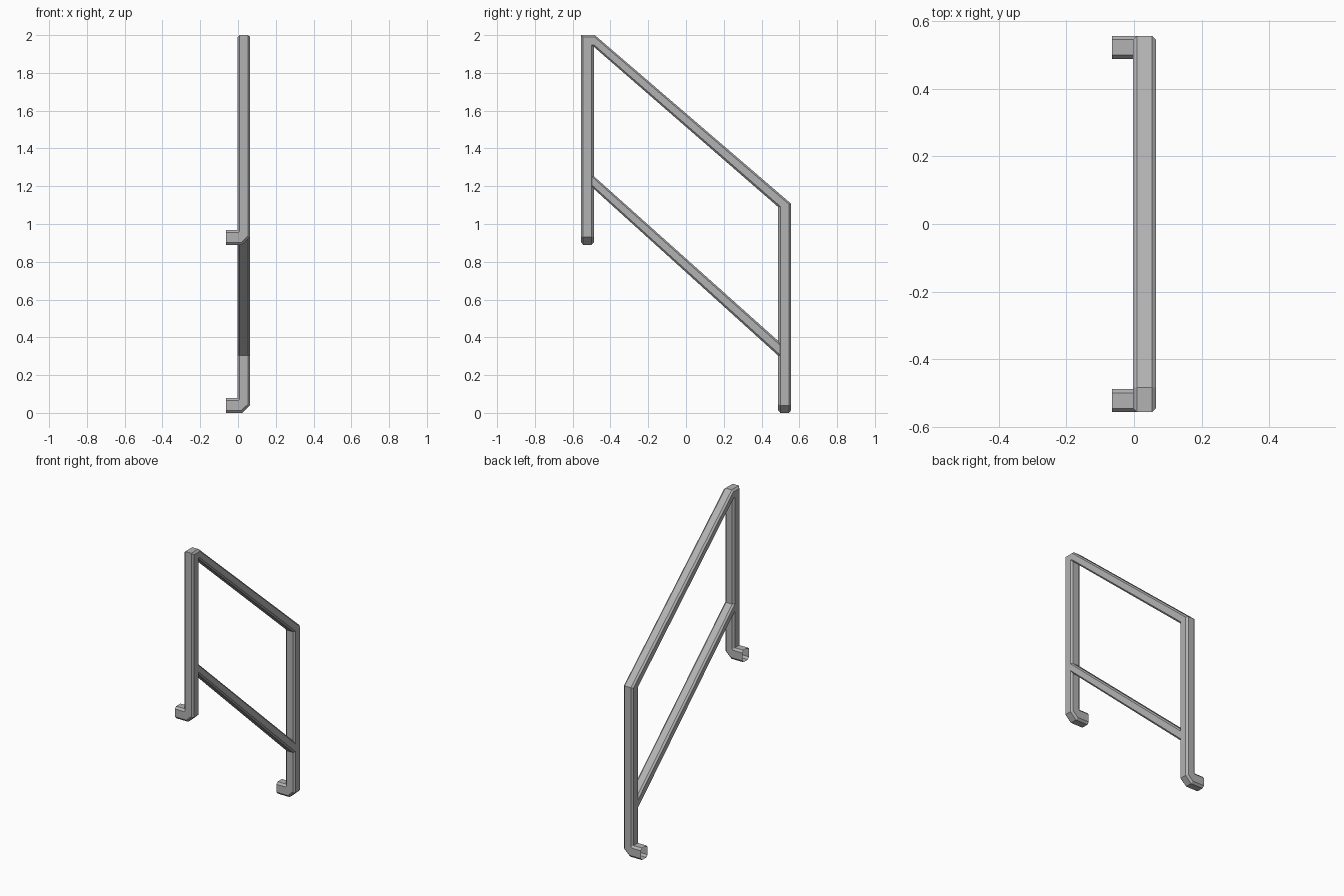
import bpy
import bmesh
from mathutils import Vector

cube = bpy.data.objects.get("Cube")
if cube:
    bpy.data.objects.remove(cube)

GREY = (0.45, 0.45, 0.45, 1)
steel = bpy.data.materials.new("grey_steel")
steel.use_nodes = True
steel.diffuse_color = GREY
steel.node_tree.nodes["Principled BSDF"].inputs["Base Color"].default_value = GREY

X0, X1 = -0.003, 0.0645          # tube sides
Y0, Y1 = 0.488, 0.556            # inner and outer post faces
XC = (X0 + X1) / 2
HALF = (X1 - X0) / 2
K = 0.66                         # flat share of each chamfered side
SECTION = [(1, -K), (1, K), (K, 1), (-K, 1), (-1, K), (-1, -K), (-K, -1), (K, -1)]


def rail_ring(inner, outer):
    """Chamfered section whose inner and outer sides are (y, z) points."""
    a, b = Vector((XC, *inner)), Vector((XC, *outer))
    return [(a + b) / 2 + (b - a) / 2 * u + Vector((HALF * v, 0, 0)) for u, v in SECTION]


def foot_ring(side, inner, outer):
    """Section for the foot bend, given by (x, z) points."""
    yc, hy = side * (Y0 + Y1) / 2, side * (Y1 - Y0) / 2
    a, b = Vector((inner[0], yc, inner[1])), Vector((outer[0], yc, outer[1]))
    return [(a + b) / 2 + (b - a) / 2 * v + Vector((0, hy * u, 0)) for u, v in SECTION]


def foot(side, z):
    """Rings from the open foot end up to the start of the post."""
    return [foot_ring(side, (-0.0645, z + 0.078), (-0.0645, z)),
            foot_ring(side, (X0, z + 0.078), (0.022, z)),
            foot_ring(side, (X0, z + 0.078), (X1, z + 0.04))]


def tube(name, rings):
    bm = bmesh.new()
    loops = [[bm.verts.new(p) for p in ring] for ring in rings]
    for a, b in zip(loops, loops[1:]):
        for i in range(8):
            j = (i + 1) % 8
            bm.faces.new((a[i], a[j], b[j], b[i]))
    bmesh.ops.remove_doubles(bm, verts=bm.verts, dist=0.0002)
    bmesh.ops.recalc_face_normals(bm, faces=bm.faces)
    mesh = bpy.data.meshes.new(name)
    bm.to_mesh(mesh)
    bm.free()
    mesh.materials.append(steel)
    obj = bpy.data.objects.new(name, mesh)
    bpy.context.collection.objects.link(obj)


# Posts, feet and handrail: one continuous bent tube
tube("handrail_frame",
     foot(-1, 0.89)
     + [rail_ring((-Y0, 1.938), (-Y1, 2.0)),
        rail_ring((-Y0, 1.938), (-0.483, 2.0)),
        rail_ring((Y0, 1.09), (Y1, 1.108))]
     + foot(1, 0)[::-1])

# Sloping lower rail, ends tucked into the posts
tube("lower_rail", [rail_ring((-0.498, 1.195), (-0.498, 1.262)),
                    rail_ring((0.498, 0.294), (0.498, 0.372))])
